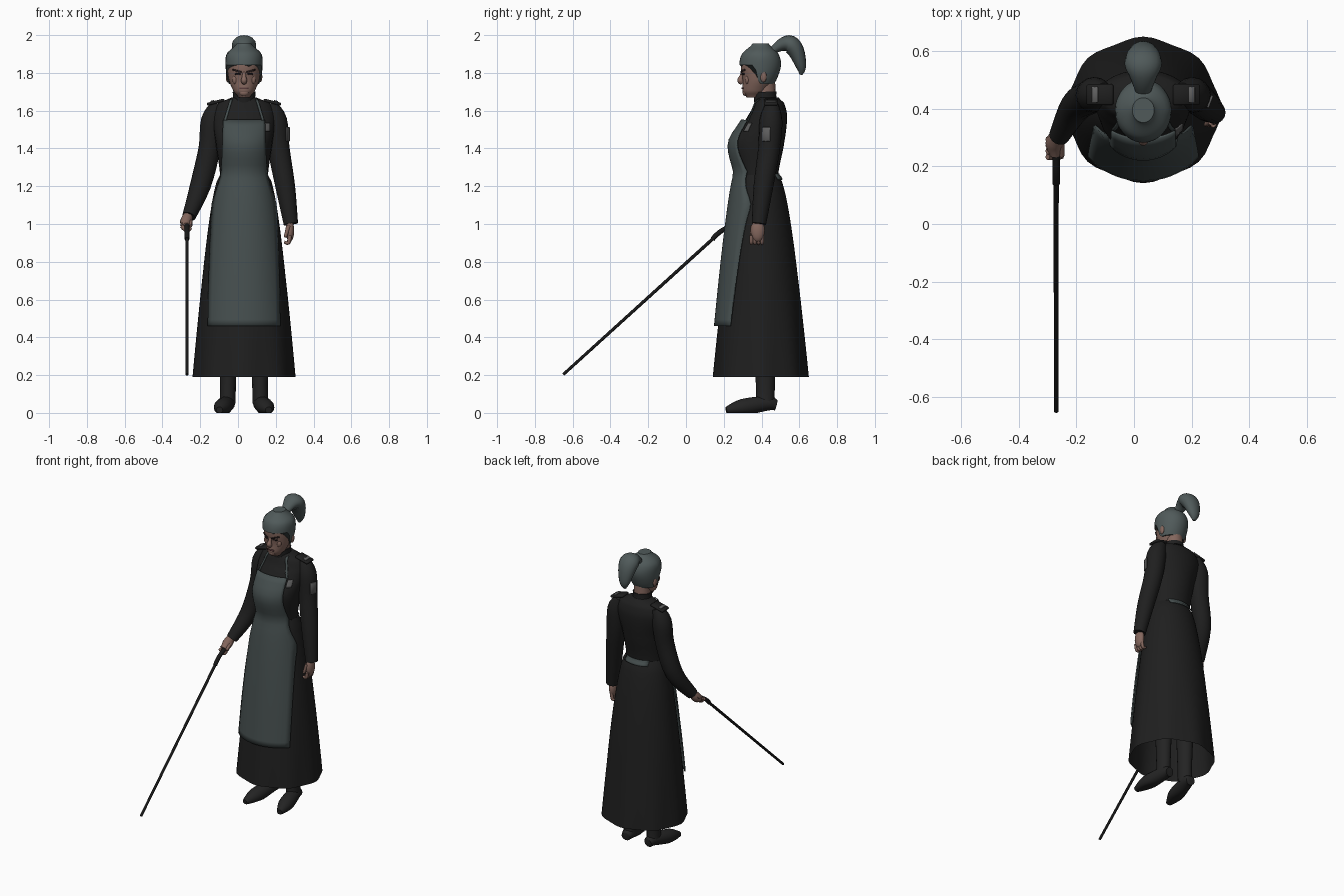
import bpy, bmesh, math
from mathutils import Vector, Matrix, Euler

cube = bpy.data.objects.get("Cube")
if cube:
    bpy.data.objects.remove(cube, do_unlink=True)

MID = .032  # centre line of the figure
HEM, WAIST = .19, 1.26
SIDES = (("right", -1), ("left", 1))


def material(name, red, green=None, blue=None):
    colour = (red, green or red, blue or green or red, 1)
    mat = bpy.data.materials.new(name)
    mat.use_nodes = True
    mat.diffuse_color = colour
    shader = next(n for n in mat.node_tree.nodes if n.type == 'BSDF_PRINCIPLED')
    shader.inputs["Base Color"].default_value = colour
    shader.inputs["Roughness"].default_value = .8
    return mat


DRESS = material("black cloth", .0135)
APRON = material("grey apron cloth", .06, .077)
HAIR = material("grey hair", .08, .102)
SKIN = material("skin", .23, .135, .11)
BOOT = material("dark leather", .017)
CANE = material("black wood", .009)
BADGE = material("pale grey badge", .115)
DARK = material("dark brown", .03, .019)
LIPS = material("lips", .12, .055)


def finish(name, bm, mat, thickness=0):
    bmesh.ops.recalc_face_normals(bm, faces=bm.faces)
    mesh = bpy.data.meshes.new(name)
    bm.to_mesh(mesh)
    bm.free()
    mesh.materials.append(mat)
    ob = bpy.data.objects.new(name, mesh)
    bpy.context.collection.objects.link(ob)
    bpy.ops.object.select_all(action='DESELECT')
    ob.select_set(True)
    bpy.context.view_layer.objects.active = ob
    bpy.ops.object.shade_smooth_by_angle(angle=math.radians(50))
    if thickness:
        solid = ob.modifiers.new("thickness", 'SOLIDIFY')
        solid.thickness = thickness
        solid.offset = 0


def grid(name, columns, rows, func, mat, closed=False, caps=False, thickness=0):
    """Surface from func(u, v); closed joins it around u."""
    bm = bmesh.new()
    count = columns if closed else columns + 1
    loops = [[bm.verts.new(func(i / columns, j / rows)) for i in range(count)]
             for j in range(rows + 1)]
    for low, high in zip(loops, loops[1:]):
        for i in range(columns):
            k = (i + 1) % count
            bm.faces.new((low[i], low[k], high[k], high[i]))
    if caps:
        bm.faces.new(loops[0])
        bm.faces.new(loops[-1])
    finish(name, bm, mat, thickness)


def spline(points, t):
    """Smooth curve through tuples of any length."""
    last = len(points) - 1
    i = max(0, min(int(t), last - 1))
    f = t - i
    near = [points[max(0, min(last, i + k))] for k in (-1, 0, 1, 2)]
    return [b + f / 2 * (c - a + f * (2 * a - 5 * b + 4 * c - d + f * (3 * (b - c) + d - a)))
            for a, b, c, d in zip(*near)]


def at_height(rows, z):
    """Values of a table of (height, values...) at height z."""
    i = 0
    while i < len(rows) - 2 and z > rows[i + 1][0]:
        i += 1
    low, high = rows[i][0], rows[i + 1][0]
    return spline(rows, i + (z - low) / (high - low))[1:]


def ellipse(front, back, width):
    return (front + back) / 2, width, (back - front) / 2


# Forms: each gives centre y, half width and half depth at a height
def skirt_form(z):
    drop = max(0, (WAIST - z) / (WAIST - HEM))
    flare = drop ** .6
    return ellipse(.275 - .128 * drop ** .75, .488 + .157 * flare, .127 + .14 * flare)


def bodice_form(z):
    rows = [(WAIST, .275, .488, .127), (1.43, .245, .52, .15), (1.57, .325, .535, .166),
            (1.64, .36, .52, .14), (1.67, .37, .49, .065)]
    return ellipse(*at_height(rows, z))


def dress_form(z):
    return skirt_form(z) if z < WAIST else bodice_form(z)


def head_form(z):
    rows = [(1.67, .32, .4, .03), (1.7, .3, .43, .055), (1.76, .3, .47, .08),
            (1.84, .29, .495, .09), (1.9, .305, .48, .083), (1.95, .36, .43, .03)]
    return ellipse(*at_height(rows, z))


def loft(name, form, low, high, mat, columns=28, flute=0, caps=True):
    def point(u, v):
        z = low + (high - low) * v
        cy, width, depth = form(z)
        angle = u * math.tau
        fold = 1 + flute * max(0, 1 - 2 * v) * math.cos(angle * 8)
        return (MID + width * fold * math.sin(angle), cy - depth * fold * math.cos(angle), z)
    grid(name, columns, 30, point, mat, True, caps)


def patch(name, form, mat, left, right, low, high, lift, columns=6, rows=4,
          side=-1, slant=0, thickness=.004):
    """Plate lying on a form between two edges given as functions of height."""
    def point(u, v):
        z = low + (high - low) * v
        x = left(z) + (right(z) - left(z)) * u
        z += slant * (u - .5)
        cy, width, depth = form(z)
        s = max(-.98, min(.98, x / width))
        return (MID + x, cy + side * (depth * math.sqrt(1 - s * s) + lift), z)
    grid(name, columns, rows, point, mat, thickness=thickness)


def tube(name, points, mat, columns=12, flat=1, floor=-1, reference=(1, 0, 0)):
    """Capped tube through points (x, y, z, radius), squashed by flat."""
    last = len(points) - 1

    def point(u, v):
        t = v * last
        *centre, radius = spline(points, t)
        ahead, behind = spline(points, min(t + .05, last)), spline(points, max(t - .05, 0))
        along = (Vector(ahead[:3]) - Vector(behind[:3])).normalized()
        ref = Vector(reference)
        across = (ref - along * ref.dot(along)).normalized()
        angle = u * math.tau
        p = Vector(centre) + across * radius * math.cos(angle)
        p += along.cross(across) * radius * flat * math.sin(angle)
        p.z = max(p.z, floor)
        return p
    grid(name, columns, last * 4, point, mat, True, True)


def ball(name, centre, size, mat):
    bm = bmesh.new()
    bmesh.ops.create_uvsphere(bm, u_segments=14, v_segments=10, radius=1,
                              matrix=Matrix.LocRotScale(Vector(centre), None, Vector(size)))
    finish(name, bm, mat)


def block(name, centre, size, turn, mat):
    bm = bmesh.new()
    bmesh.ops.create_cube(bm, size=1, matrix=Matrix.LocRotScale(Vector(centre), Euler(turn), Vector(size)))
    bmesh.ops.bevel(bm, geom=bm.edges[:], offset=min(size) * .3, segments=1, affect='EDGES')
    finish(name, bm, mat)


def mirrored(points, s):
    """Points given from the centre line, placed on side s."""
    return [(MID + s * x, *rest) for x, *rest in points]


# Dress
loft("skirt", skirt_form, HEM, WAIST, DRESS, columns=48, flute=.022, caps=False)
loft("bodice", bodice_form, WAIST, 1.67, DRESS)
tube("collar", [(MID, .43, 1.63, .07), (MID, .42, 1.66, .06), (MID, .418, 1.7, .06)], DRESS, columns=20)


# Apron with bib, straps and waist tie
def apron_edge(z):
    return at_height([(.46, .19), (1.1, .17), (WAIST, .122), (1.55, .11)], z)[0]


patch("apron", dress_form, APRON, lambda z: -apron_edge(z), apron_edge, .46, 1.55, .02,
      columns=16, rows=32, thickness=.008)
patch("waist_tie", dress_form, APRON, lambda z: -.085, lambda z: .085, 1.235, 1.268, .005, side=1)
for label, s in SIDES:
    def strap(z):
        return s * (.097 - .3 * (z - 1.54))
    patch(label + "_apron_strap", bodice_form, APRON, strap, lambda z: strap(z) + s * .013,
          1.54, 1.66, .008, columns=2, rows=12)
patch("chest_badge", bodice_form, BADGE, lambda z: .112, lambda z: .136, 1.49, 1.535, .006)

# Sleeves
upper_arm = [(.135, .455, 1.635, .035), (.167, .45, 1.55, .06), (.183, .44, 1.4, .058)]
tube("left_sleeve", mirrored(upper_arm, 1) + [(.25, .41, 1.2, .052), (.28, .386, 1, .038)],
     DRESS, columns=16)
tube("right_sleeve", mirrored(upper_arm, -1) + [(-.2, .41, 1.2, .055), (-.26, .305, 1.04, .036)],
     DRESS, columns=16)
block("sleeve_badge", (.264, .425, 1.475), (.008, .046, .075), (0, 0, -.35), BADGE)

# Shoulder straps with a pale mark
for label, s in SIDES:
    turn = (0, s * .25, 0)
    block(label + "_shoulder_strap", (MID + s * .15, .449, 1.645), (.095, .072, .016), turn, DRESS)
    block(label + "_shoulder_mark", (MID + s * .168, .449, 1.65), (.022, .055, .008), turn, BADGE)

# Hands, the right one closed around the cane
ball("left_palm", (.275, .38, .965), (.023, .037, .06), SKIN)
tube("left_thumb", [(.268, .355, .99, .013), (.25, .345, .93, .008)], SKIN, columns=8)
tube("right_palm", [(-.263, .31, 1.05, .025), (-.276, .28, 1.01, .031), (-.275, .238, .99, .018)], SKIN)
tube("right_thumb", [(-.255, .285, 1.02, .013), (-.25, .235, .99, .008)], SKIN, columns=8)
for i in range(4):
    y = .346 + .019 * i
    tube(f"left_finger_{i}", [(.275, y, .94, .011), (.267, y, .9, .01), (.245, y, .905, .007)],
         SKIN, columns=8, reference=(0, 1, 0))
    y, z = .233 + .02 * i, .98 + .012 * i
    tube(f"right_finger_{i}", [(-.3, y, z + .01, .011), (-.27, y, z - .015, .011), (-.248, y, z, .007)],
         SKIN, columns=8, reference=(0, 1, 0))

# Walking cane
elbow = (-.27, .19, .965)
tube("cane_shaft", [(-.27, -.65, .203, .008), (*elbow, .009)], CANE)
tube("cane_grip", [(-.27, .14, .92, .013), (*elbow, .013), (-.27, .3, 1.02, .013)], CANE)

# Head and neck
tube("neck", [(MID, .425, 1.63, .053), (MID, .42, 1.77, .051)], SKIN, columns=16)
loft("head", head_form, 1.67, 1.95, SKIN)
tube("nose", [(MID, .303, 1.805, .009), (MID, .293, 1.78, .011), (MID, .288, 1.76, .017),
              (MID, .3, 1.747, .012)], SKIN)
ball("chin", (MID, .315, 1.695), (.025, .015, .018), SKIN)
patch("mouth", head_form, LIPS, lambda z: -.024, lambda z: .024, 1.715, 1.723, .002)
for label, s in SIDES:
    patch(label + "_brow", head_form, DARK, lambda z: s * .014, lambda z: s * .058,
          1.806, 1.814, .004, slant=.012, thickness=.006)
    patch(label + "_eye", head_form, DARK, lambda z: s * .02, lambda z: s * .046, 1.79, 1.798, .002)
    ball(label + "_cheek", (MID + s * .045, .325, 1.765), (.018, .013, .025), SKIN)
    ball(label + "_ear", (MID + s * .087, .41, 1.78), (.01, .017, .03), SKIN)


# Swept back hair and ponytail
def hair_cap(u, v):
    angle = u * math.tau
    brow = min(1, max(0, (math.cos(angle) + .1) / .45))
    base = 1.742 + .1 * brow * brow * (3 - 2 * brow)
    z = base + (1.95 - base) * math.sin(v * math.pi / 2)
    cy, width, depth = head_form(z)
    return (MID + (width + .008) * math.sin(angle), cy - (depth + .008) * math.cos(angle), z + .006 * v)


grid("hair", 32, 16, hair_cap, HAIR, closed=True, caps=True)
tube("ponytail", [(MID, .455, 1.915, .025), (MID, .505, 1.948, .045), (MID, .55, 1.952, .064),
                  (MID, .585, 1.91, .058), (MID, .61, 1.83, .035), (MID, .608, 1.79, .01)],
     HAIR, columns=16, flat=.74)

# Boots
for label, s in SIDES:
    shaft = [(.085, .42, .4, .05), (.085, .42, .15, .042), (.087, .42, .05, .042)]
    foot = [(.083, .477, .04, .03), (.088, .43, .05, .041), (.114, .3, .03, .047), (.13, .213, .015, .018)]
    tube(label + "_boot_shaft", mirrored(shaft, s), BOOT, flat=1.2)
    tube(label + "_boot_foot", mirrored(foot, s), BOOT, columns=14, flat=.95, floor=0)
